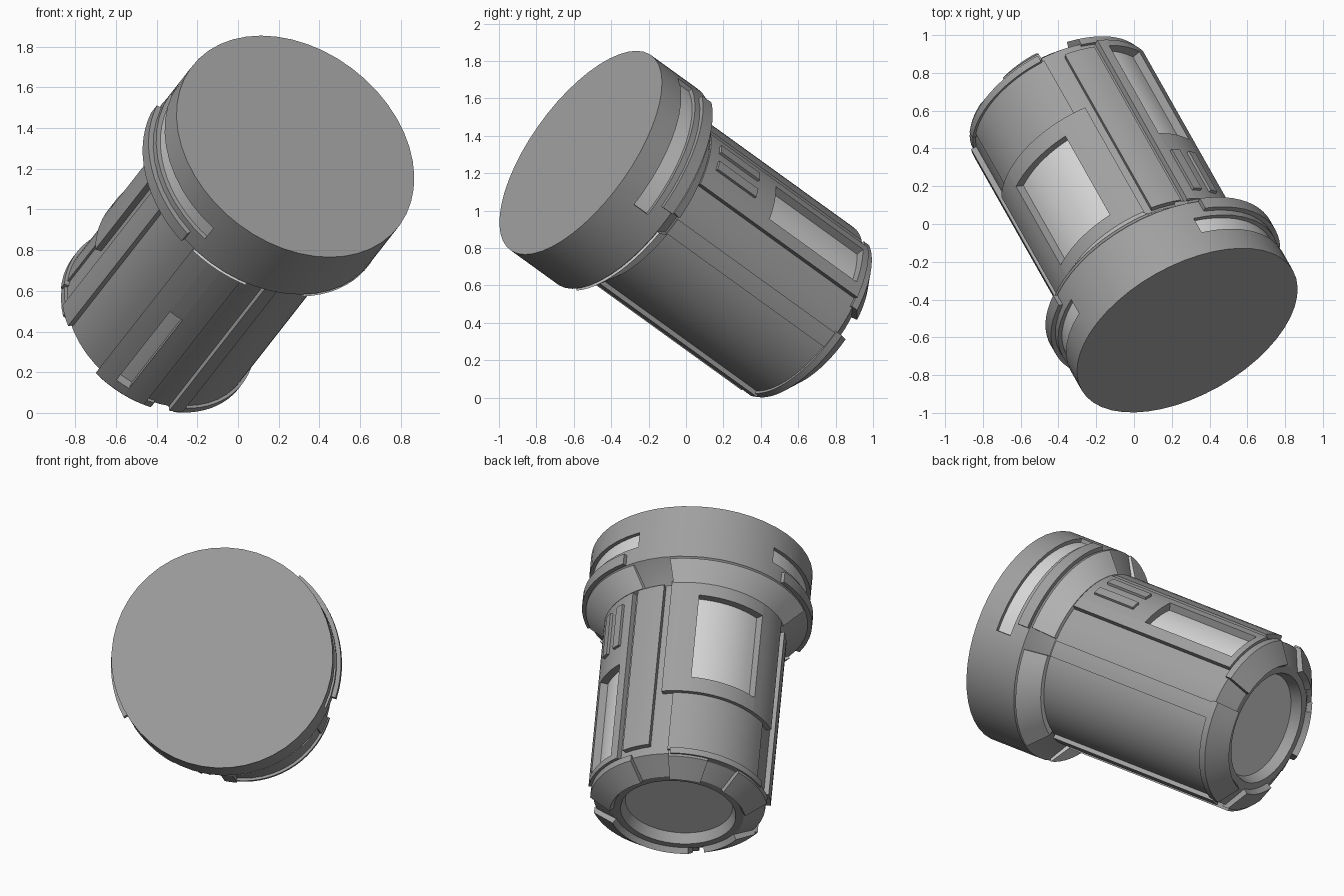
import bpy, bmesh, math
from mathutils import Vector, Matrix

cube = bpy.data.objects.get("Cube")
if cube:
    bpy.data.objects.remove(cube, do_unlink=True)


def material(name, value):
    m = bpy.data.materials.new(name)
    m.use_nodes = True
    m.diffuse_color = (value, value, value, 1)
    m.node_tree.nodes["Principled BSDF"].inputs["Base Color"].default_value = m.diffuse_color
    return m


GREY = material("mid grey", 0.35)
PALE = material("pale grey", 0.68)

# Tilted frame: origin at the centre of the big cap, z pointing out of it
n = Vector((0.417, -0.737, 0.532)).normalized()
h = Vector((-n.y, n.x, 0)).normalized()
v = n.cross(h)
FRAME = Matrix((h, v, n)).transposed().to_4x4()
FRAME.translation = Vector((0.282, -0.563, 1.31))


def finish(name, bm, mat):
    bmesh.ops.remove_doubles(bm, verts=bm.verts, dist=0.0001)
    bmesh.ops.recalc_face_normals(bm, faces=bm.faces)
    me = bpy.data.meshes.new(name)
    bm.to_mesh(me)
    bm.free()
    me.materials.append(mat)
    ob = bpy.data.objects.new(name, me)
    bpy.context.collection.objects.link(ob)
    ob.matrix_world = FRAME
    smooth(ob)
    return ob


def smooth(ob):
    bpy.ops.object.select_all(action="DESELECT")
    ob.select_set(True)
    bpy.context.view_layer.objects.active = ob
    bpy.ops.object.shade_smooth_by_angle(angle=math.radians(30))


def ring(bm, profile, angle):
    # profile points are (depth behind the cap, radius)
    a = math.radians(angle)
    return [bm.verts.new((r * math.cos(a), r * math.sin(a), -t)) for t, r in profile]


def lathe(name, profile, mat, sides=48):
    bm = bmesh.new()
    rings = [ring(bm, profile, 360 * i / sides) for i in range(sides)]
    for i in range(sides):
        a, b = rings[i], rings[(i + 1) % sides]
        for k in range(len(profile) - 1):
            bm.faces.new((a[k], b[k], b[k + 1], a[k + 1]))
    bm.faces.new([r[0] for r in rings])
    bm.faces.new([r[-1] for r in rings])
    return finish(name, bm, mat)


def add_wedge(bm, section, a0, a1):
    steps = max(2, math.ceil((a1 - a0) / 5))
    rings = [ring(bm, section, a0 + (a1 - a0) * i / steps) for i in range(steps + 1)]
    for a, b in zip(rings, rings[1:]):
        for k in range(len(section)):
            j = (k + 1) % len(section)
            bm.faces.new((a[k], b[k], b[j], a[j]))
    bm.faces.new(rings[0])
    bm.faces.new(rings[-1])


def box(t0, t1, r0, r1):
    return [(t0, r0), (t0, r1), (t1, r1), (t1, r0)]


def wedge(name, section, a0, a1, mat=GREY):
    bm = bmesh.new()
    add_wedge(bm, section, a0, a1)
    return finish(name, bm, mat)


def plate(name, a0, a1, t0, t1, top=0.53):
    return wedge(name, box(t0, t1, 0.48, top), a0, a1)


def window(name, target, a0, a1, t0, t1, floor):
    # Cut a pocket into the target and lay a pale pane on its floor
    cutter = wedge("cutter", box(t0, t1, floor, 0.8), a0, a1)
    cutter.hide_render = True
    mod = target.modifiers.new("pocket", "BOOLEAN")
    mod.operation = "DIFFERENCE"
    mod.solver = "EXACT"
    mod.object = cutter
    bpy.context.view_layer.objects.active = target
    bpy.ops.object.modifier_apply(modifier=mod.name)
    bpy.data.objects.remove(cutter, do_unlink=True)
    wedge(name, box(t0, t1, floor - 0.005, floor + 0.004), a0, a1, PALE)
    smooth(target)


def framed_panel(name, outer, opening):
    # Raised plate with an opening over a pocket in the body
    a0, a1, t0, t1 = outer
    b0, b1, s0, s1 = opening
    bm = bmesh.new()
    for c0, c1, d0, d1 in ((a0, b0, t0, t1), (b1, a1, t0, t1),
                           (b0, b1, t0, s0), (b0, b1, s1, t1)):
        add_wedge(bm, box(d0, d1, 0.49, 0.532), c0, c1)
    finish(name, bm, GREY)
    window(name + "_pane", body, b0, b1, s0, s1, 0.482)


# Head: wide drum that tapers to the body
head = lathe("head", [(0, 0.643), (0.345, 0.643), (0.45, 0.5), (0.5, 0.47)], GREY)

# Side slots in the head, each with a pale pane and a raised lip behind
for side, a in (("left", -22), ("right", 135)):
    window(side + "_head_pane", head, a, a + 82, 0.14, 0.24, 0.616)
    wedge(side + "_head_lip", box(0.275, 0.345, 0.6, 0.668), a + 7, a + 75)

# Raised pale plates on the taper
for i, (a0, a1) in enumerate(((-14, 58), (79, 168), (-88, -26), (216, 244))):
    wedge(f"taper_plate_{i}", [(0.335, 0.6), (0.36, 0.645), (0.455, 0.53), (0.455, 0.47)],
          a0, a1, PALE)

# Body with a chamfered end and a pale recessed disc
body = lathe("body", [(0.4, 0.47), (0.42, 0.5), (1.615, 0.5), (1.695, 0.38),
                      (1.695, 0.335), (1.63, 0.312)], GREY)
lathe("end_disc", [(1.62, 0.312), (1.634, 0.312)], PALE)

# Raised segments on the end chamfer
for i, (a0, a1) in enumerate(((4, 60), (86, 112), (135, 175), (214, 250), (-96, -14))):
    wedge(f"end_segment_{i}", [(1.6, 0.46), (1.6, 0.515), (1.64, 0.515), (1.725, 0.395),
                               (1.69, 0.37)], a0, a1)

# Framed panels around the body
framed_panel("top_panel", (78, 163, 0.44, 1.2), (96, 141, 0.535, 1.1))
framed_panel("left_panel", (10, 50, 0.46, 1.6), (18, 44, 0.93, 1.56))
framed_panel("right_panel", (214, 245, 0.46, 1.62), (225, 233, 0.93, 1.56))

# Two vent bars on the left panel
for i, a in enumerate((24, 37)):
    wedge(f"vent_bar_{i}", box(0.52, 0.8, 0.5, 0.548), a, a + 6)

# Long strips and rails along the body
plate("top_strip", 54, 73, 0.46, 1.56)
plate("right_strip", 171, 184, 0.48, 1.6)
plate("bottom_rail", 260, 268, 0.46, 1.62, 0.525)
plate("left_strip", -26, -15, 0.46, 1.6, 0.508)
plate("lower_top_plate", 85, 155, 1.19, 1.59, 0.51)
plate("lower_top_rim", 87, 158, 1.585, 1.625, 0.525)
